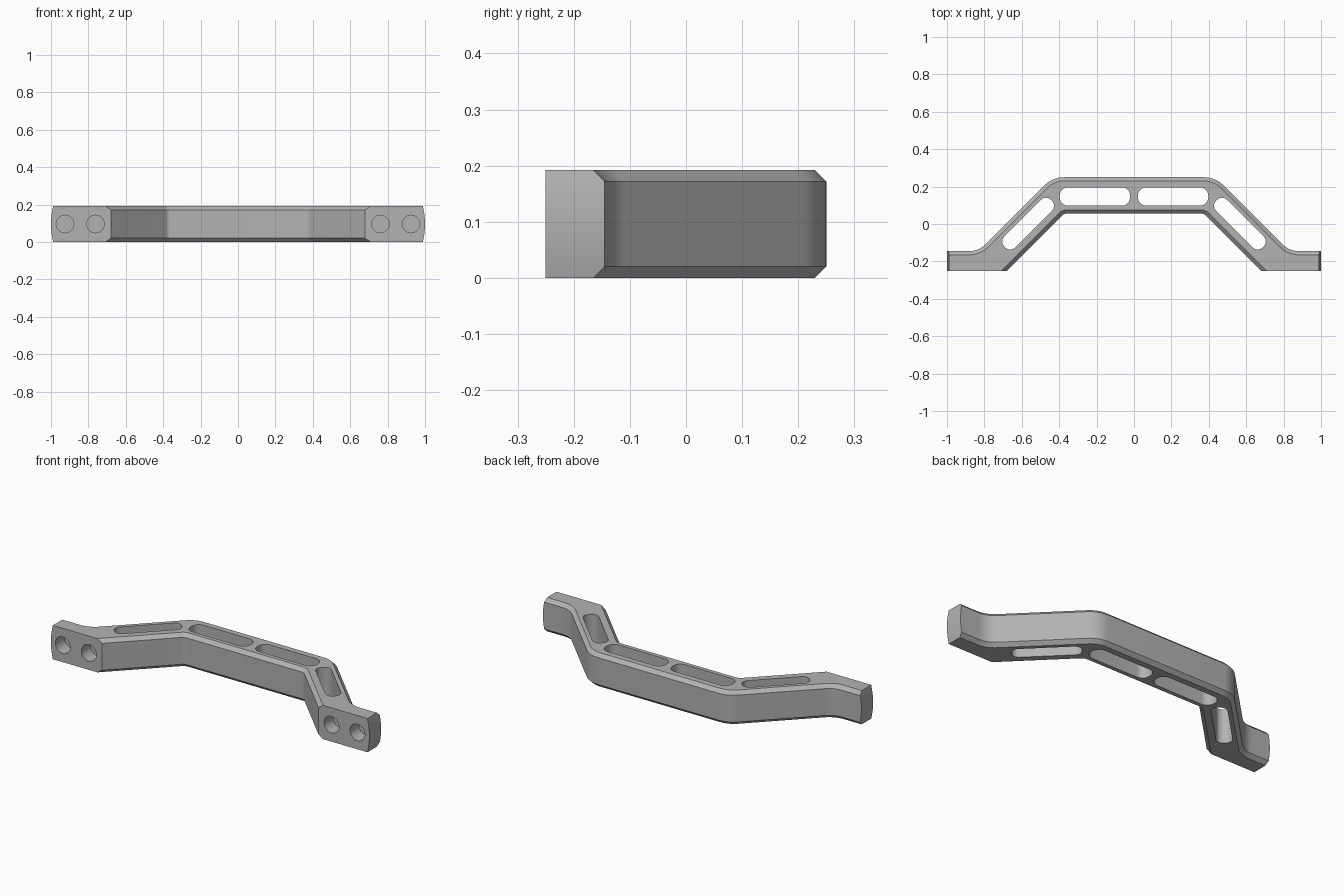
import bpy, bmesh, math
from mathutils import Vector, Matrix

HEIGHT, CHAMFER, END_BULGE = 0.192, 0.02, 0.012
ROOT2 = math.sqrt(2)

cube = bpy.data.objects.get("Cube")
if cube:
    bpy.data.objects.remove(cube, do_unlink=True)

grey = bpy.data.materials.new("satin grey")
grey.use_nodes = True
colour = (0.45, 0.45, 0.45, 1)
grey.diffuse_color = colour
grey.node_tree.nodes["Principled BSDF"].inputs["Base Color"].default_value = colour


def round_corners(corners, closed=False, steps=8):
    """Replace each (x, y, radius) corner by a tangent arc."""
    pts, n = [], len(corners)
    for i, (x, y, r) in enumerate(corners):
        p = Vector((x, y))
        if r == 0 or (not closed and i in (0, n - 1)):
            pts.append(p)
            continue
        a = (Vector(corners[i - 1][:2]) - p).normalized()
        b = (Vector(corners[(i + 1) % n][:2]) - p).normalized()
        half = a.angle(b) / 2
        centre = p + (a + b).normalized() * r / math.sin(half)
        start = p + a * r / math.tan(half) - centre
        turn = start.angle_signed(p + b * r / math.tan(half) - centre)
        for k in range(steps + 1):
            pts.append(centre + Matrix.Rotation(-turn * k / steps, 2) @ start)
    return pts


def handle_outline(inset, end_x):
    """Plan outline, with every edge except the foot faces moved inward."""
    back, foot_back, front = 0.25 - inset, -0.145 - inset, -0.25
    under = 0.055 + inset
    outer, inner = 0.685 - inset * ROOT2, 0.43 + inset * ROOT2
    half = round_corners([
        (0, back, 0), (outer - back, back, 0.145 - inset),
        (outer - foot_back, foot_back, 0.12 + inset),
        (end_x, foot_back, 0), (end_x, front, 0), (inner - front, front, 0),
        (inner - under, under, 0.03 + inset), (0, under, 0)])
    return half + [Vector((-p.x, p.y)) for p in reversed(half[1:-1])]


def loft(bm, layers):
    """Skin a stack of matching closed loops and cap both ends."""
    rings = [[bm.verts.new(p) for p in layer] for layer in layers]
    n = len(rings[0])
    for low, high in zip(rings, rings[1:]):
        for i in range(n):
            j = (i + 1) % n
            bm.faces.new((low[i], low[j], high[j], high[i]))
    bm.faces.new(rings[0][::-1])
    bm.faces.new(rings[-1])


def finish(bm, name):
    bmesh.ops.recalc_face_normals(bm, faces=bm.faces)
    mesh = bpy.data.meshes.new(name)
    bm.to_mesh(mesh)
    bm.free()
    mesh.materials.append(grey)
    obj = bpy.data.objects.new(name, mesh)
    bpy.context.collection.objects.link(obj)
    return obj


# Chamfered bar with gently bowed ends
bm = bmesh.new()
steps = 8
inner_levels = [CHAMFER + (HEIGHT - 2 * CHAMFER) * i / steps for i in range(steps + 1)]
layers = []
for z in [0, *inner_levels, HEIGHT]:
    inset = CHAMFER if z in (0, HEIGHT) else 0
    end_x = 1 - END_BULGE * (2 * z / HEIGHT - 1) ** 2
    layers.append([(p.x, p.y, z) for p in handle_outline(inset, end_x)])
loft(bm, layers)
handle = finish(bm, "handle")


def slot(bm, centre, length, width, radius, angle):
    l, w = length / 2, width / 2
    pts = round_corners([(-l, -w, radius), (l, -w, radius),
                         (l, w, radius), (-l, w, radius)], closed=True)
    turn = Matrix.Rotation(angle, 2)
    pts = [turn @ p + Vector(centre) for p in pts]
    loft(bm, [[(p.x, p.y, z) for p in pts] for z in (-0.1, HEIGHT + 0.1)])


# Lightening slots and blind screw holes, mirrored left and right
bm = bmesh.new()
for side in (-1, 1):
    slot(bm, (side * 0.209, 0.147), 0.376, 0.098, 0.044, 0)
    slot(bm, (side * 0.566, 0.002), 0.352, 0.082, 0.036, -side * math.pi / 4)
    for x in (0.762, 0.925):
        place = Matrix.Translation((side * x, -0.25, HEIGHT / 2))
        bmesh.ops.create_cone(bm, cap_ends=True, segments=32, radius1=0.047,
                              radius2=0.047, depth=0.16,
                              matrix=place @ Matrix.Rotation(math.pi / 2, 4, "X"))
cutter = finish(bm, "slot_and_hole_cutter")
cutter.hide_render = True

# Cut, then remove the cutter
cut = handle.modifiers.new("cut openings", "BOOLEAN")
cut.operation, cut.solver, cut.object = "DIFFERENCE", "EXACT", cutter
bpy.ops.object.select_all(action="DESELECT")
bpy.context.view_layer.objects.active = handle
handle.select_set(True)
bpy.ops.object.modifier_apply(modifier=cut.name)
bpy.data.objects.remove(cutter, do_unlink=True)
bpy.ops.object.shade_smooth_by_angle(angle=math.radians(30))
